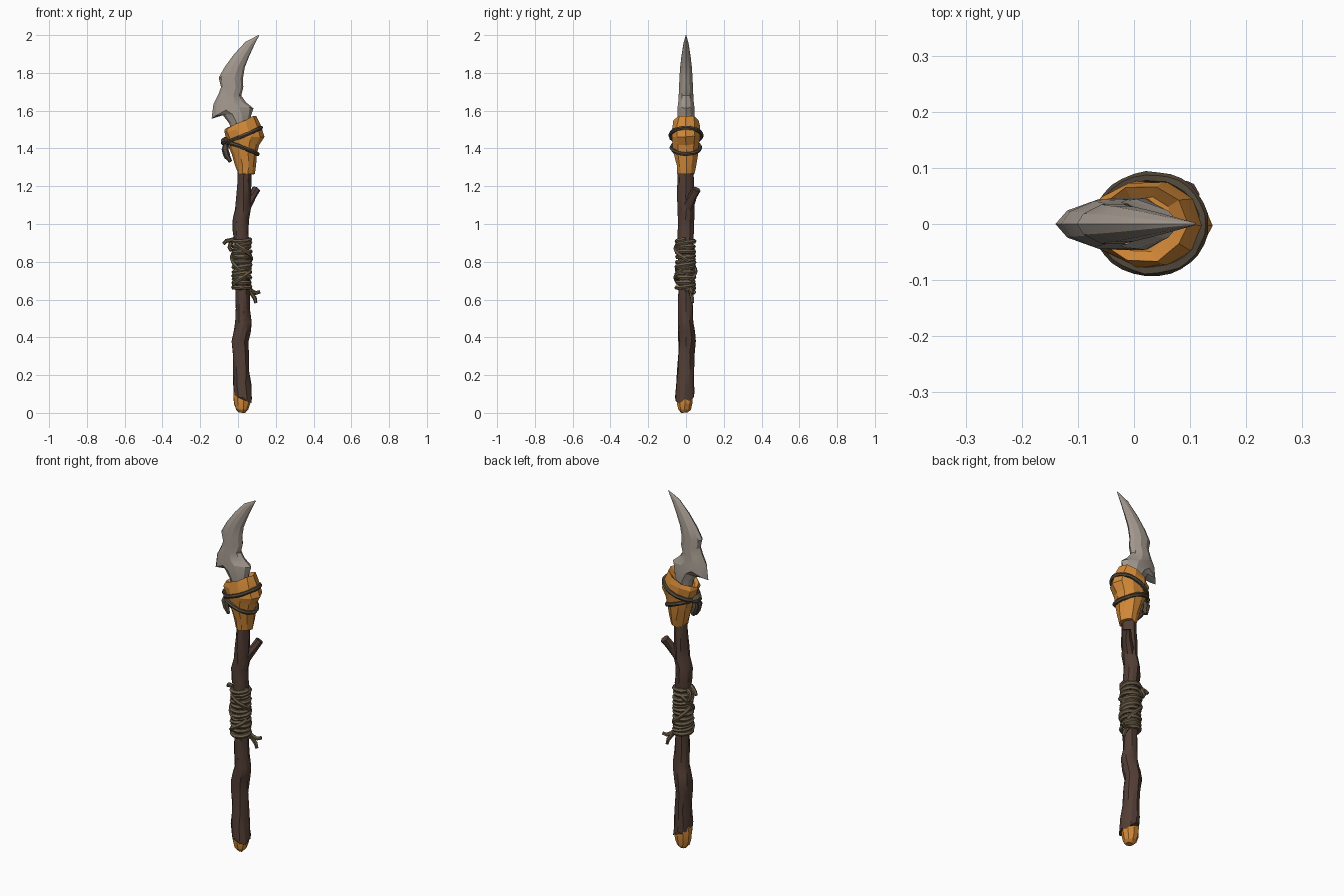
import bpy, bmesh, math, random
from mathutils import Vector

random.seed(4)
TAU = 2 * math.pi


def material(name, rgb):
    m = bpy.data.materials.new(name)
    m.diffuse_color = (*rgb, 1)
    return m


WOOD = material("dark wood", (0.085, 0.048, 0.035))
HIDE = material("orange hide", (0.66, 0.255, 0.04))
STONE = material("grey stone", (0.36, 0.315, 0.27))
ROPE = material("olive rope", (0.145, 0.108, 0.062))
STRAP = material("dark strap", (0.085, 0.064, 0.042))


def loft(name, rings, mat, angle=25, closed=False, jitter=0.0):
    """Skin a list of equal-sized point rings."""
    bm = bmesh.new()
    rows = [[bm.verts.new(p + Vector([random.uniform(-jitter, jitter) for _ in range(3)]))
             for p in ring] for ring in rings]
    n = len(rows[0])
    pairs = list(zip(rows, rows[1:])) + ([(rows[-1], rows[0])] if closed else [])
    for a, b in pairs:
        for i in range(n):
            j = (i + 1) % n
            bm.faces.new((a[i], a[j], b[j], b[i]))
    if not closed:
        bm.faces.new(rows[0][::-1])
        bm.faces.new(rows[-1])
    bmesh.ops.recalc_face_normals(bm, faces=bm.faces)
    me = bpy.data.meshes.new(name)
    bm.to_mesh(me)
    bm.free()
    me.materials.append(mat)
    ob = bpy.data.objects.new(name, me)
    bpy.context.collection.objects.link(ob)
    bpy.context.view_layer.objects.active = ob
    ob.select_set(True)
    bpy.ops.object.shade_smooth_by_angle(angle=math.radians(angle))
    ob.select_set(False)
    return ob


def oval(z, x0, x1, y0, y1, n, dz=lambda a: 0):
    """Horizontal oval ring filling the given bounds, with a height rule."""
    return [Vector(((x0 + x1) / 2 + (x1 - x0) / 2 * math.cos(a),
                    (y0 + y1) / 2 + (y1 - y0) / 2 * math.sin(a), z + dz(a)))
            for a in (TAU * i / n for i in range(n))]


def tube(name, path, radii, mat, sides=6, closed=False, ref=(0, 0, 1), jitter=0.0):
    """Round tube along a path; radii runs evenly from start to end."""
    path = [Vector(p) for p in path]
    n, rings = len(path), []
    for i, p in enumerate(path):
        nxt = path[(i + 1) % n] if closed else path[min(i + 1, n - 1)]
        prv = path[i - 1] if closed else path[max(i - 1, 0)]
        t = (nxt - prv).normalized()
        u = t.cross(Vector(ref)).normalized()
        v = t.cross(u)
        f = i / (n - 1) * (len(radii) - 1)
        k = min(int(f), len(radii) - 2)
        r = radii[k] + (radii[k + 1] - radii[k]) * (f - k)
        rings.append([p + r * (u * math.cos(TAU * s / sides) + v * math.sin(TAU * s / sides))
                      for s in range(sides)])
    return loft(name, rings, mat, 40, closed, jitter)


# Knobbly wooden shaft: z, x0, x1, y0, y1
SHAFT = [(0.085, -0.025, 0.075, -0.058, 0.045), (0.15, -0.029, 0.068, -0.055, 0.041),
         (0.23, -0.025, 0.06, -0.046, 0.04), (0.32, -0.03, 0.056, -0.043, 0.043),
         (0.38, -0.037, 0.056, -0.042, 0.05), (0.43, -0.026, 0.066, -0.043, 0.045),
         (0.48, -0.015, 0.075, -0.042, 0.04), (0.55, -0.014, 0.062, -0.04, 0.037),
         (0.65, -0.014, 0.06, -0.04, 0.036), (0.78, -0.018, 0.06, -0.04, 0.036),
         (0.9, -0.022, 0.06, -0.042, 0.037), (0.97, -0.03, 0.055, -0.046, 0.04),
         (1.03, -0.03, 0.056, -0.045, 0.042), (1.08, -0.014, 0.066, -0.043, 0.042),
         (1.14, -0.008, 0.068, -0.045, 0.042), (1.22, -0.004, 0.07, -0.044, 0.04),
         (1.32, 0.0, 0.07, -0.04, 0.038)]
rings = [oval(*r, 12) for r in SHAFT]
for i, p in enumerate(rings[0]):  # slanted, jagged lower edge
    a = TAU * i / 12
    p.z += -0.022 * math.cos(a) + 0.012 * math.sin(a) + (0.012 if i % 3 == 0 else -0.006)
loft("wooden_shaft", rings, WOOD, 25, jitter=0.0035)

# Broken-off branch stub
tube("branch_stub", [(0.025, 0.0, 1.06), (0.05, 0.015, 1.105), (0.078, 0.037, 1.15),
                     (0.096, 0.056, 1.185)], [0.03, 0.029, 0.022, 0.023], WOOD, 8, jitter=0.002)

# Rounded orange butt
BUTT = [(0.002, 0.005, 0.04, -0.025, 0.01), (0.018, -0.01, 0.053, -0.04, 0.027),
        (0.05, -0.023, 0.064, -0.048, 0.036), (0.1, -0.027, 0.066, -0.05, 0.038),
        (0.13, -0.025, 0.062, -0.047, 0.036)]
loft("butt_cap", [oval(*r, 9) for r in BUTT], HIDE, 15, jitter=0.002)

# Hide wrapping at the head: z, x0, x1, half depth, slant
HEAD = [(1.265, 0.0, 0.085, 0.045, 0.0), (1.31, -0.016, 0.094, 0.054, 0.0),
        (1.37, -0.036, 0.1, 0.066, 0.0), (1.42, -0.055, 0.115, 0.074, 0.0),
        (1.46, -0.067, 0.14, 0.079, 0.004), (1.51, -0.075, 0.118, 0.077, 0.022),
        (1.54, -0.072, 0.096, 0.066, 0.036)]
head_rings = [oval(z, a, b, -d, d, 10, lambda t, s=s: s * math.cos(t)) for z, a, b, d, s in HEAD]
head_rings.append(oval(1.52, -0.045, 0.07, -0.048, 0.048, 10, lambda t: 0.025 * math.cos(t)))
loft("hide_wrapping", head_rings, HIDE, 12, jitter=0.004)


def on_head(a, z, out=0.004):
    """Point on the hide wrapping at an angle and height."""
    for lo, hi in zip(HEAD, HEAD[1:]):
        if z <= hi[0]:
            break
    f = (z - lo[0]) / (hi[0] - lo[0])
    x0, x1, d = [lo[k] + (hi[k] - lo[k]) * f for k in (1, 2, 3)]
    return Vector(((x0 + x1) / 2 + ((x1 - x0) / 2 + out) * math.cos(a), (d + out) * math.sin(a), z))


# Two tilted straps meeting at a knot on the left
for name, left, right in (("lower_strap", 1.435, 1.37), ("upper_strap", 1.43, 1.51)):
    mid, amp = (left + right) / 2, (right - left) / 2
    tube(name, [on_head(TAU * i / 30, mid + amp * math.cos(TAU * i / 30)) for i in range(30)],
         [0.011, 0.011], STRAP, 6, True, jitter=0.0015)
tube("strap_knot", [(-0.062, -0.028, 1.445), (-0.068, -0.01, 1.44), (-0.068, 0.012, 1.432),
                    (-0.06, 0.03, 1.43)], [0.012, 0.022, 0.022, 0.012], STRAP, 7, jitter=0.002)
for i, (y, x, z) in enumerate(((-0.022, -0.04, 1.33), (0.018, -0.058, 1.345))):
    tube(f"strap_tail_{i + 1}", [(-0.062, y * 0.3, 1.435), (-0.07, y * 0.8, 1.395),
                                 (-0.06, y, 1.365), (x, y * 1.2, z)],
         [0.011, 0.018, 0.017, 0.009], STRAP, 6, ref=(0, 1, 0), jitter=0.002)

# Curved stone blade: left x, z, right x, z, half thickness, upward bow
BLADE = [(-0.03, 1.45, 0.065, 1.45, 0.042, 0), (-0.045, 1.53, 0.062, 1.55, 0.048, 0),
         (-0.082, 1.579, 0.072, 1.582, 0.049, 0), (-0.14, 1.557, 0.082, 1.612, 0.047, 0.03),
         (-0.13, 1.635, 0.042, 1.645, 0.044, 0), (-0.102, 1.69, 0.017, 1.68, 0.041, 0),
         (-0.09, 1.725, 0.028, 1.725, 0.039, 0), (-0.102, 1.775, 0.026, 1.77, 0.037, 0),
         (-0.07, 1.832, 0.036, 1.83, 0.033, 0), (-0.02, 1.9, 0.058, 1.885, 0.025, 0),
         (0.04, 1.965, 0.085, 1.945, 0.014, 0), (0.108, 2.0, 0.111, 1.996, 0.002, 0)]
rings = []
for x0, z0, x1, z1, t, bow in BLADE:
    ring = []
    for i in range(10):
        c, s = math.cos(TAU * i / 10), math.sin(TAU * i / 10)
        f = (1 + c) / 2
        ring.append(Vector((x0 + (x1 - x0) * f, t * s * abs(s) ** 0.25,
                            z0 + (z1 - z0) * f + bow * (1 - c * c))))
    rings.append(ring)
loft("stone_blade", rings, STONE, 22)


def around_grip(a, z, r=0.0):
    return Vector((0.02 + (0.043 + r) * math.cos(a), -0.003 + (0.044 + r) * math.sin(a), z))


# Rope grip: uneven coil plus crossing strands
TURNS, STEPS = 12, 16
coil = []
for i in range(TURNS * STEPS + 1):
    a = TAU * i / STEPS
    coil.append(around_grip(a, 0.65 + 0.27 * i / (TURNS * STEPS) + 0.006 * math.sin(a * 0.83),
                            0.002 * math.sin(a * 0.37)))
tube("rope_coil", coil, [0.0125, 0.0125], ROPE, 6, jitter=0.001)
for k, (a0, z0, z1) in enumerate(((3.4, 0.67, 0.76), (4.0, 0.9, 0.8), (0.6, 0.7, 0.83),
                                  (2.0, 0.88, 0.75))):
    tube(f"rope_crossing_{k + 1}", [around_grip(a0 + 2.6 * i / 10, z0 + (z1 - z0) * i / 10,
                                                0.009 * math.sin(math.pi * i / 10) ** 0.5)
                                    for i in range(11)], [0.011, 0.011], ROPE, 6)

# Loose rope ends
ENDS = [[(-0.015, -0.02, 0.92), (-0.04, -0.005, 0.915), (-0.062, 0.01, 0.91), (-0.076, 0.018, 0.895)],
        [(-0.02, 0.02, 0.915), (-0.038, 0.02, 0.9), (-0.045, 0.025, 0.875), (-0.035, 0.025, 0.855)],
        [(0.05, 0.02, 0.665), (0.072, 0.03, 0.645), (0.095, 0.037, 0.635), (0.115, 0.045, 0.642)],
        [(0.05, 0.015, 0.665), (0.07, 0.028, 0.635), (0.088, 0.032, 0.608), (0.095, 0.034, 0.582)]]
for k, path in enumerate(ENDS):
    tube(f"rope_end_{k + 1}", path, [0.012, 0.011, 0.009], ROPE, 6, ref=(0, 1, 0), jitter=0.001)
